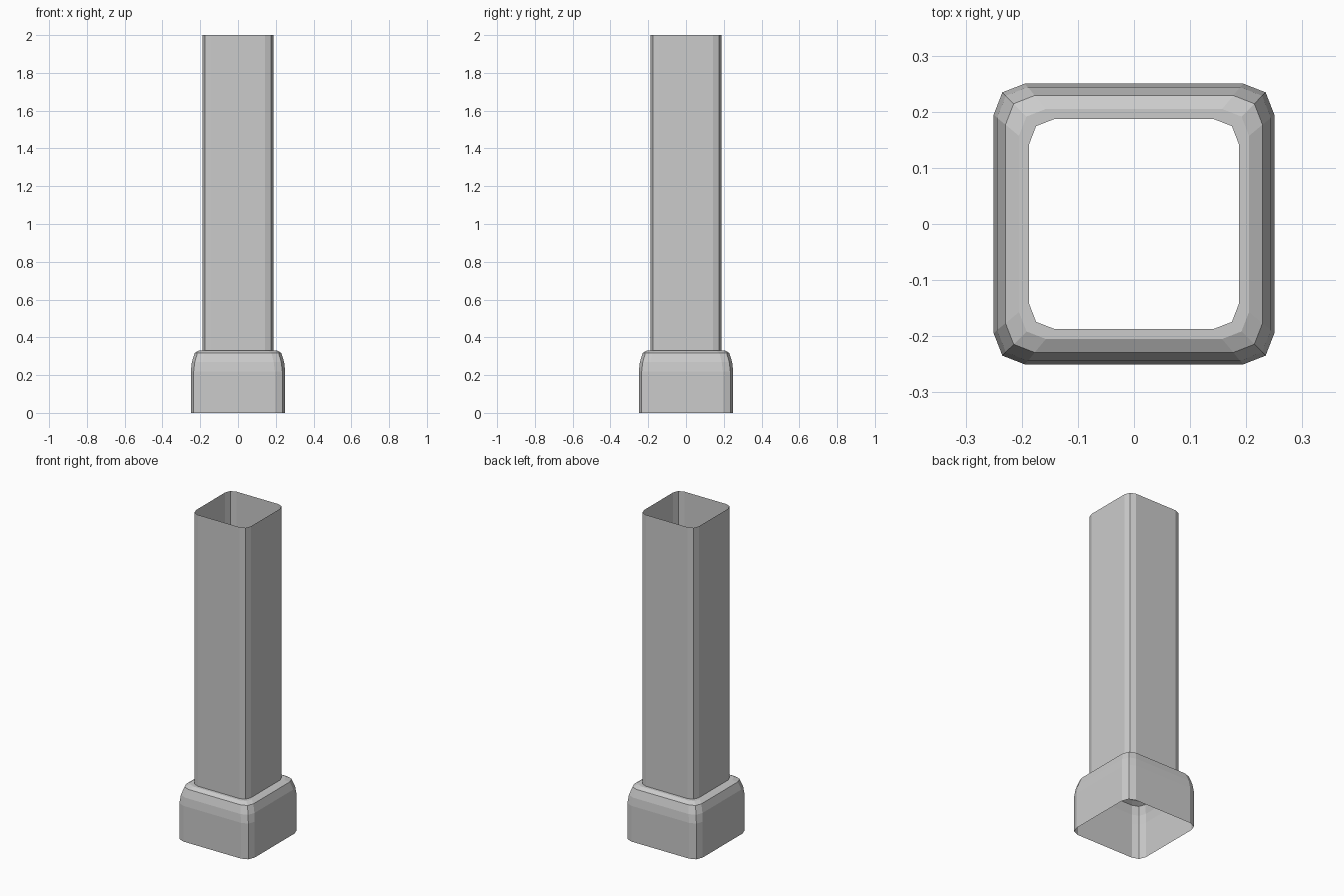
import bpy
import bmesh

if "Cube" in bpy.data.objects:
    bpy.data.objects.remove(bpy.data.objects["Cube"], do_unlink=True)

grey = bpy.data.materials.new("light grey")
grey.use_nodes = True
colour = (0.6, 0.6, 0.6, 1)
grey.diffuse_color = colour
grey.node_tree.nodes["Principled BSDF"].inputs["Base Color"].default_value = colour


def rounded_square(half, cut):
    """Square outline whose corners are cut in two facets."""
    mid = half - cut * 0.28
    quarter = [(half, half - cut), (mid, mid), (half - cut, half)]
    points = []
    for turn in range(4):
        points += quarter
        quarter = [(-y, x) for x, y in quarter]
    return points


def open_shell(name, profile):
    """Skin a stack of rounded squares: (half width, corner cut, height)."""
    bm = bmesh.new()
    rings = [[bm.verts.new((x, y, z)) for x, y in rounded_square(half, cut)]
             for half, cut, z in profile]
    for low, high in zip(rings, rings[1:]):
        for i in range(len(low)):
            j = (i + 1) % len(low)
            bm.faces.new((low[i], low[j], high[j], high[i]))
    mesh = bpy.data.meshes.new(name)
    bm.to_mesh(mesh)
    bm.free()
    mesh.materials.append(grey)
    obj = bpy.data.objects.new(name, mesh)
    bpy.context.collection.objects.link(obj)
    return obj


# Wide socket with a rounded shoulder, open underneath
open_shell("socket", [
    (0.25, 0.055, 0), (0.25, 0.055, 0.22), (0.244, 0.055, 0.27),
    (0.229, 0.052, 0.318), (0.205, 0.048, 0.331), (0.187, 0.045, 0.331)])

# Straight hollow tube, open at the top
open_shell("tube", [(0.187, 0.045, 0.331), (0.187, 0.045, 2)])
